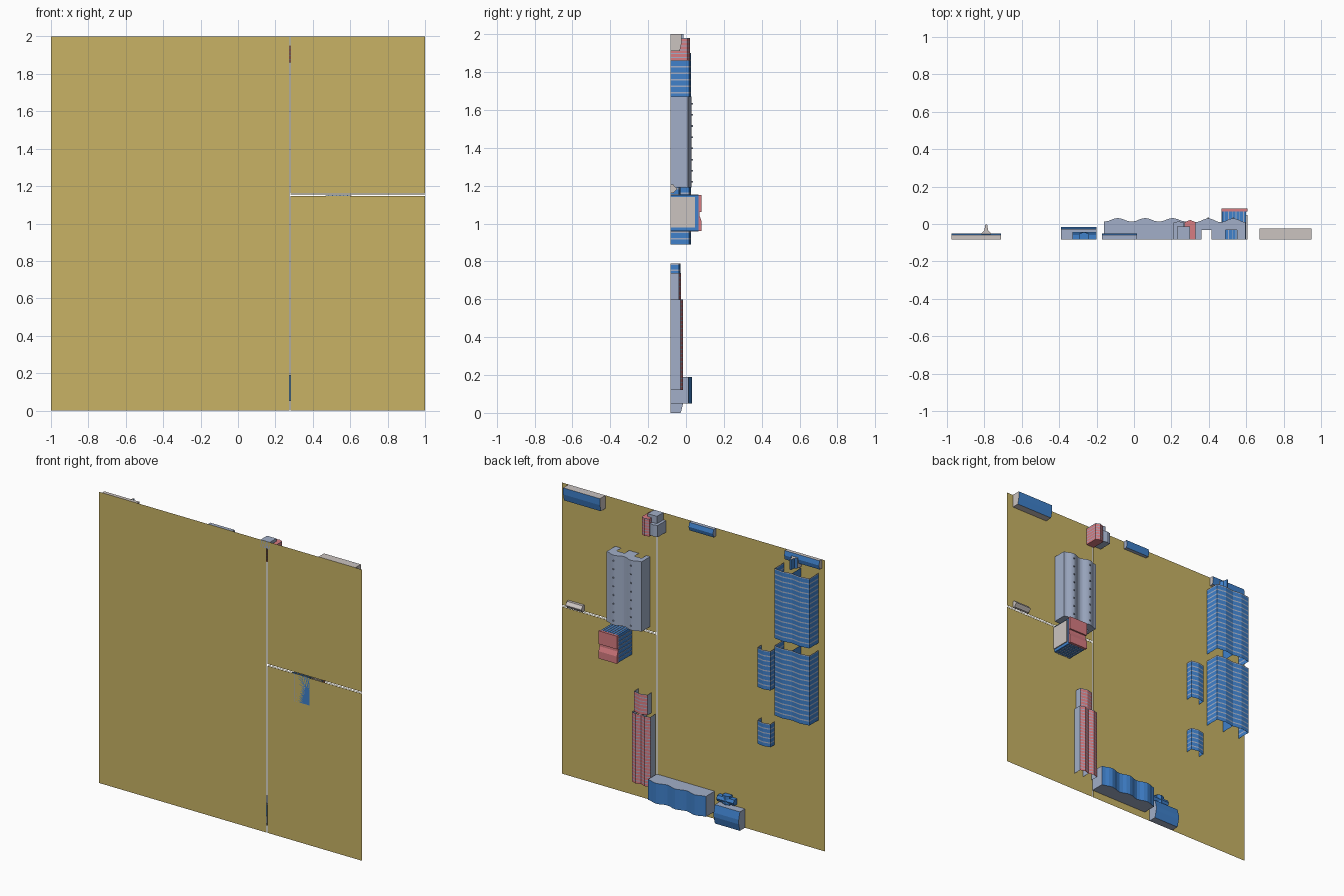
import bpy, math

if "Cube" in bpy.data.objects:
    bpy.data.objects.remove(bpy.data.objects["Cube"])

Y0 = -0.083   # level of the site plate; building heights grow toward +y
MATS = {}
COL = dict(yellow=(.58, .45, .13), blue=(.05, .22, .6), pale=(.36, .43, .58),
           pink=(.68, .2, .22), beige=(.6, .55, .53))


def mat(n):
    if n not in MATS:
        MATS[n] = bpy.data.materials.new(n)
        MATS[n].diffuse_color = (*COL[n], 1)
    return MATS[n]


class Part:
    """Collects coloured flat faces given as (x, z, height)."""
    def __init__(self, name):
        self.name, self.v, self.f, self.c = name, [], [], []

    def face(self, pts, col):
        i = len(self.v)
        self.v += [(x, Y0 + h, z) for x, z, h in pts]
        self.f.append(list(range(i, i + len(pts))))
        self.c.append(col)

    def done(self):
        me = bpy.data.meshes.new(self.name)
        me.from_pydata(self.v, [], self.f)
        names = sorted(set(self.c))
        for n in names:
            me.materials.append(mat(n))
        for p, c in zip(me.polygons, self.c):
            p.material_index = names.index(c)
        ob = bpy.data.objects.new(self.name, me)
        bpy.context.collection.objects.link(ob)
        return ob


def shed(name, prof, a0, a1, wall, roof, end=None, along='z', stripes=0, stripe='pale', inner=()):
    """Extrude a cross-section of (across, height); striped bands optional, end walls optional."""
    p = Part(name)
    P = (lambda u, a, h: (u, a, h)) if along == 'z' else (lambda u, a, h: (a, u, h))
    if stripes:
        step = (a1 - a0) / stripes
        bands = []
        for k in range(stripes):
            s = a0 + k * step
            bands += [(s, s + .75 * step, None), (s + .75 * step, s + step, stripe)]
    else:
        bands = [(a0, a1, None)]
    n = len(prof) - 1
    for i in range(n):
        (u, h), (w, g) = prof[i], prof[i + 1]
        col = wall if i in (0, n - 1) else roof
        for b0, b1, c in bands:
            p.face([P(u, b0, h), P(w, b0, g), P(w, b1, g), P(u, b1, h)], c or col)
    for u, h in inner:   # party walls between bays
        p.face([P(u, a0, 0), P(u, a0, h), P(u, a1, h), P(u, a1, 0)], wall)
    if end:
        for a in (a0, a1):
            p.face([P(u, a, h) for u, h in prof], end)
    return p.done()


def bays(u0, u1, n, eave, ridge, seg=2):
    """Multi-bay roof section: straight gables (seg=2) or waves (seg>2)."""
    pts = [(u0, 0)]
    for i in range(n * seg + 1):
        t = (1 - math.cos(2 * math.pi * i / seg)) / 2
        pts.append((u0 + (u1 - u0) * i / (n * seg), eave + (ridge - eave) * t))
    return pts + [(u1, 0)]


def box(name, x0, x1, z0, z1, h0, h1, col):
    p = Part(name)
    for h in (h0, h1):
        p.face([(x0, z0, h), (x1, z0, h), (x1, z1, h), (x0, z1, h)], col)
    for x in (x0, x1):
        p.face([(x, z0, h0), (x, z1, h0), (x, z1, h1), (x, z0, h1)], col)
    for z in (z0, z1):
        p.face([(x0, z, h0), (x1, z, h0), (x1, z, h1), (x0, z, h1)], col)
    return p.done()


# site plates with narrow seams
for i, (x0, x1, z0, z1) in enumerate([(-1, .276, 0, 2), (.281, 1, 0, 1.148),
                                      (.281, 1, 1.152, 1.155), (.281, 1, 1.16, 2)]):
    p = Part(f"site_plate_{i}")
    p.face([(x0, z0, 0), (x1, z0, 0), (x1, z1, 0), (x0, z1, 0)], 'yellow')
    p.done()

# two large double-bay open halls
for i, z in enumerate((.89, 1.42)):
    shed(f"large_hall_{i}", bays(-.95, -.685, 2, .1, .11), z, z + .48,
         'blue', 'blue', stripes=14, inner=[(-.8175, .1)])

# two small open halls
for i, (z0, z1, n) in enumerate([(.63, .79, 5), (1.02, 1.29, 8)]):
    shed(f"small_hall_{i}", bays(-.615, -.515, 1, .045, .055), z0, z1, 'blue', 'blue', stripes=n)

# corner building with a taller cross wing
shed("corner_building", bays(1.94, 2, 1, .025, .032), -.975, -.71, 'beige', 'blue', 'beige', 'x')
shed("corner_cross_wing", [(-.82, 0), (-.815, .035), (-.8, .05), (-.795, .08), (-.785, .08),
                           (-.78, .05), (-.765, .035), (-.76, 0)], 1.91, 1.98, 'beige', 'blue', 'beige')

# low building on the top edge
shed("low_building", bays(1.945, 2, 1, .025, .033), -.17, .015, 'pale', 'blue', 'pale', 'x')

# tall pair near the top edge
shed("red_block", bays(.27, .33, 1, .092, .105), 1.86, 1.98, 'pink', 'pink', 'pink', stripes=6)
shed("grey_block", bays(.21, .268, 1, .09, .097), 1.87, 1.95, 'pale', 'pale', 'pale')
box("grey_block_annex", .23, .3, 1.95, 2, 0, .07, 'pale')

# long office on the top right edge, with floor ledges
shed("office", [(1.91, 0), (1.91, .05), (1.955, .06), (2, .06), (2, 0)],
     .67, .95, 'beige', 'blue', 'beige', 'x')
for i, h in enumerate((.015, .03, .045)):
    box(f"office_ledge_{i}", .685, .935, 1.997, 2, h, h + .003, 'pale')

# wave-roofed factory with door openings in both ends
wave = bays(.33, .597, 2, .093, .113, 12)
shed("wave_factory", wave, 1.19, 1.67, 'pale', 'pale')
for i, z in enumerate((1.19, 1.67)):
    p = Part(f"wave_factory_end_{i}")
    doors = [(.55, 0), (.55, .05), (.49, .05), (.49, 0), (.415, 0), (.415, .05), (.36, .05), (.36, 0)]
    p.face([(x, z, h) for x, h in wave + doors], 'pale')
    p.done()
for x in (.397, .53):
    for k in range(8):
        z = 1.22 + k * .059
        box("roof_vent", x - .004, x + .004, z - .004, z + .004, .108, .119, 'pale')

# tall tower with red roof bands and side annex
box("tower", .47, .6, .96, 1.15, 0, .15, 'blue')
shed("tower_roof", [(.96, .15), (.96, .166), (1.01, .166), (1.04, .155), (1.06, .155),
                    (1.06, .166), (1.12, .166), (1.15, .166), (1.15, .15)],
     .467, .607, 'pink', 'pink', 'pink', 'x')
box("tower_end_wall", .6, .607, .98, 1.14, 0, .13, 'beige')
for k in range(6):
    x = .483 + k * .02
    box("tower_rib", x, x + .004, .957, 1.153, 0, .15, 'pale')
for k in range(6):
    z = .985 + k * .028
    box("tower_side_rib", .467, .47, z, z + .005, 0, .15, 'pale')

# little curved shelter beside the road
shed("shelter", bays(1.16, 1.205, 1, .018, .035, 8), .83, .95, 'beige', 'beige', 'beige', 'x')

# long red halls
shed("red_hall_long", bays(.29, .43, 2, .055, .067), .12, .6,
     'pale', 'pink', stripes=22, inner=[(.36, .055)])
shed("red_hall_short", bays(.32, .42, 1, .045, .057), .6, .74, 'pale', 'pink', stripes=6)

# bottom factory with three rolling bays
shed("rolling_roof_factory", bays(-.16, .28, 3, .095, .115, 6), .05, .19, 'pale', 'blue', 'pale')

# bottom corner workshop and its annex
shed("workshop", [(0, 0), (0, .055), (.05, .068), (.08, .068), (.13, .055), (.13, 0)],
     -.39, -.2, 'pale', 'blue', 'pale', 'x')
shed("workshop_annex", bays(.145, .185, 1, .03, .04), -.33, -.2, 'blue', 'blue', 'blue', 'x')
shed("workshop_annex_wing", bays(-.295, -.24, 1, .03, .04), .14, .2, 'blue', 'blue', 'blue')

for m in bpy.data.materials:
    if m.users and not m.is_grease_pencil:
        m.use_nodes = True
        m.node_tree.nodes["Principled BSDF"].inputs["Base Color"].default_value = m.diffuse_color
